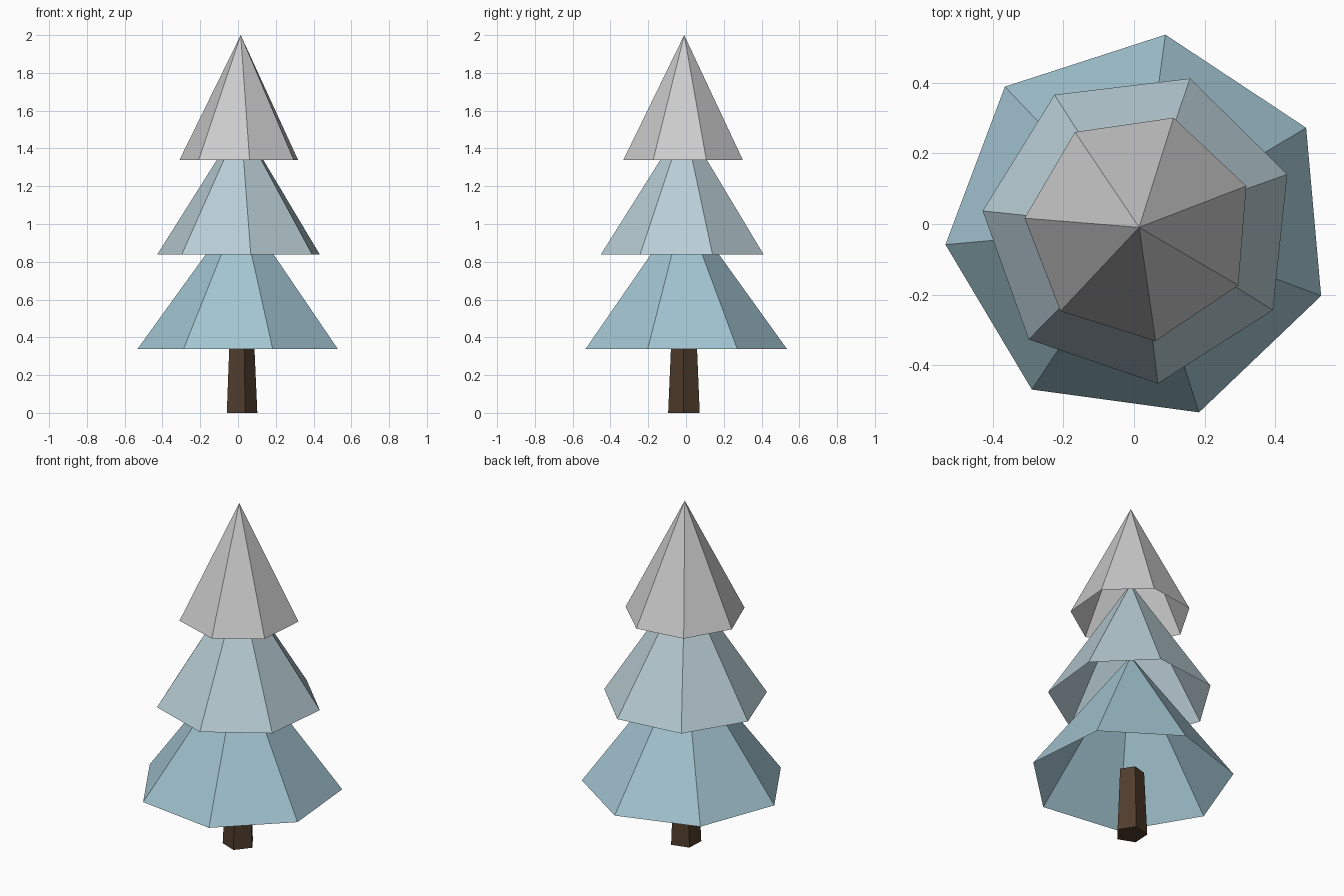
import bpy, bmesh
from math import cos, sin, tau, radians

if "Cube" in bpy.data.objects:
    bpy.data.objects.remove(bpy.data.objects["Cube"])

CX, CY = 0.0145, -0.0095  # tree axis


def material(name, rgb):
    m = bpy.data.materials.new(name)
    m.diffuse_color = (*rgb, 1)
    m.use_nodes = True
    m.node_tree.nodes["Principled BSDF"].inputs["Base Color"].default_value = m.diffuse_color
    return m


def ring(bm, n, r, z, phase):
    return [bm.verts.new((CX + r * cos(radians(phase) + tau * i / n),
                          CY + r * sin(radians(phase) + tau * i / n), z))
            for i in range(n)]


def finish(bm, name, mat):
    me = bpy.data.meshes.new(name)
    bm.to_mesh(me)
    bm.free()
    ob = bpy.data.objects.new(name, me)
    if mat:
        me.materials.append(mat)
    bpy.context.collection.objects.link(ob)


def foliage(name, r, z0, z1, phase, mat=None):
    """Seven-sided cone, open underneath."""
    bm = bmesh.new()
    rim = ring(bm, 7, r, z0, phase)
    tip = bm.verts.new((CX, CY, z1))
    for a, b in zip(rim, rim[1:] + rim[:1]):
        bm.faces.new((a, b, tip))
    finish(bm, name, mat)


# Foliage tiers, bottom to top
foliage("lower_foliage", 0.55, 0.337, 1.095, 30.8, material("blue_needles", (0.36, 0.55, 0.63)))
foliage("middle_foliage", 0.445, 0.838, 1.54, 19.7, material("pale_needles", (0.48, 0.61, 0.66)))
foliage("top_foliage", 0.325, 1.34, 2.0, 21.1)

# Tapered five-sided trunk
bm = bmesh.new()
low = ring(bm, 5, 0.088, 0, -75)
high = ring(bm, 5, 0.071, 0.38, -75)
for i in range(5):
    j = (i + 1) % 5
    bm.faces.new((low[i], low[j], high[j], high[i]))
bm.faces.new(low[::-1])
bm.faces.new(high)
finish(bm, "trunk", material("bark", (0.08, 0.045, 0.025)))
